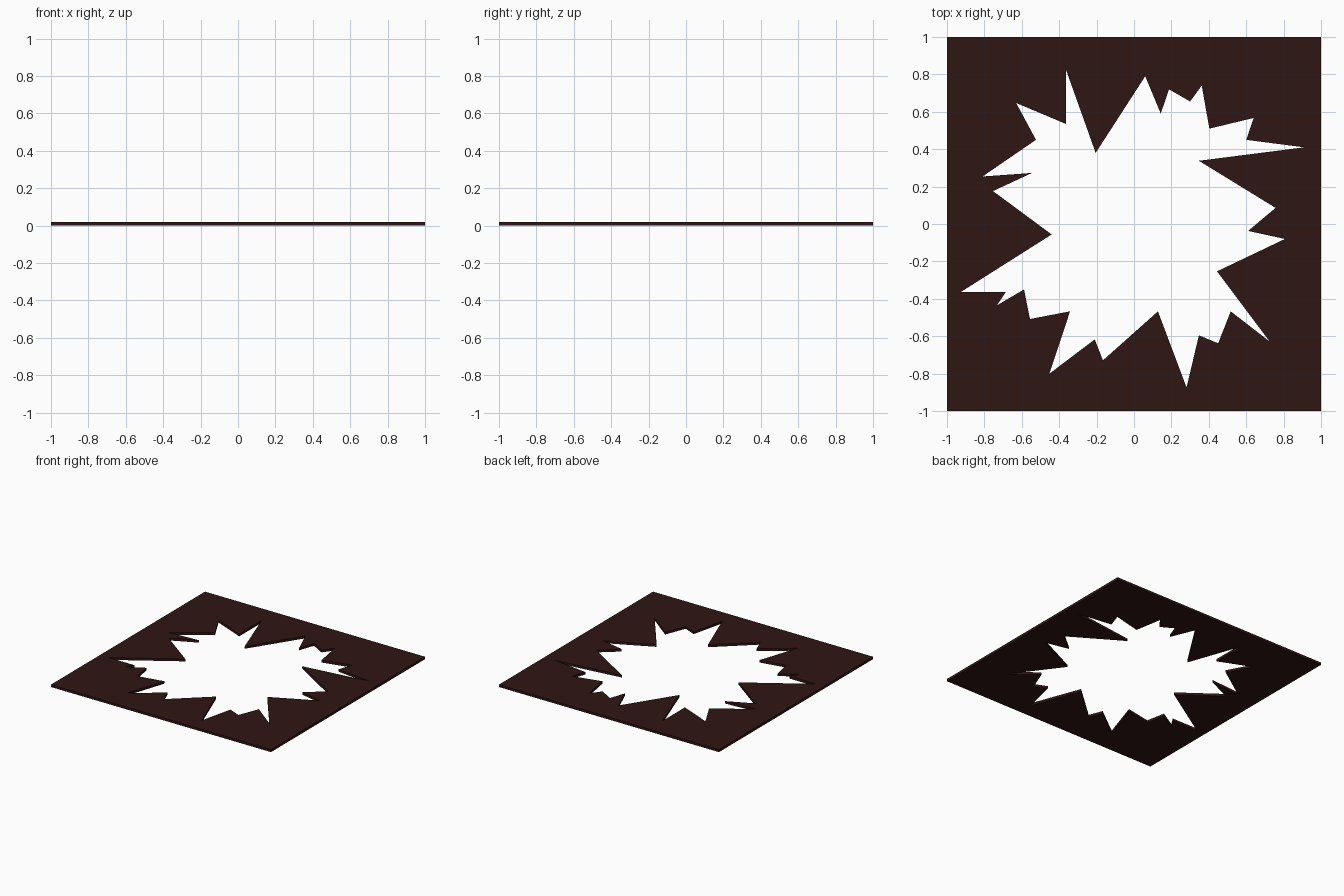
import bpy, bmesh

if "Cube" in bpy.data.objects:
    bpy.data.objects.remove(bpy.data.objects["Cube"])

THICK = 0.02

# Outer square and jagged burst opening (clockwise from the top left spike)
square = [(-1, -1), (1, -1), (1, 1), (-1, 1)]
burst = [
    (-0.364, 0.826), (-0.205, 0.38), (0.06, 0.79), (0.143, 0.59),
    (0.187, 0.72), (0.30, 0.655), (0.362, 0.74), (0.403, 0.51),
    (0.64, 0.567), (0.60, 0.45), (0.91, 0.41), (0.347, 0.338),
    (0.757, 0.086), (0.61, -0.037), (0.807, -0.08), (0.444, -0.253),
    (0.725, -0.628), (0.517, -0.467), (0.45, -0.638), (0.347, -0.595),
    (0.281, -0.874), (0.128, -0.467), (-0.166, -0.729), (-0.21, -0.617),
    (-0.452, -0.80), (-0.342, -0.467), (-0.556, -0.508), (-0.588, -0.35),
    (-0.733, -0.435), (-0.685, -0.363), (-0.925, -0.363), (-0.44, -0.056),
    (-0.754, 0.176), (-0.545, 0.273), (-0.81, 0.254), (-0.524, 0.45),
    (-0.63, 0.647), (-0.364, 0.535),
]


def add_loop(bm, pts):
    vs = [bm.verts.new((x, y, 0)) for x, y in pts]
    return [bm.edges.new((a, b)) for a, b in zip(vs, vs[1:] + vs[:1])]


# Fill between the two outlines, then extrude to a thin sheet
bm = bmesh.new()
edges = add_loop(bm, square) + add_loop(bm, burst)
bmesh.ops.triangle_fill(bm, edges=edges, use_beauty=True, normal=(0, 0, 1))
res = bmesh.ops.extrude_face_region(bm, geom=bm.faces[:], use_keep_orig=True)
top = [g for g in res["geom"] if isinstance(g, bmesh.types.BMVert)]
bmesh.ops.translate(bm, verts=top, vec=(0, 0, THICK))
bmesh.ops.recalc_face_normals(bm, faces=bm.faces[:])

mesh = bpy.data.meshes.new("burst_panel")
bm.to_mesh(mesh)
bm.free()
panel = bpy.data.objects.new("burst_panel", mesh)
bpy.context.collection.objects.link(panel)

# Dark brown finish
mat = bpy.data.materials.new("dark_brown")
mat.diffuse_color = (0.028, 0.008, 0.007, 1)
mat.use_nodes = True
mat.node_tree.nodes["Principled BSDF"].inputs["Base Color"].default_value = mat.diffuse_color
mesh.materials.append(mat)
